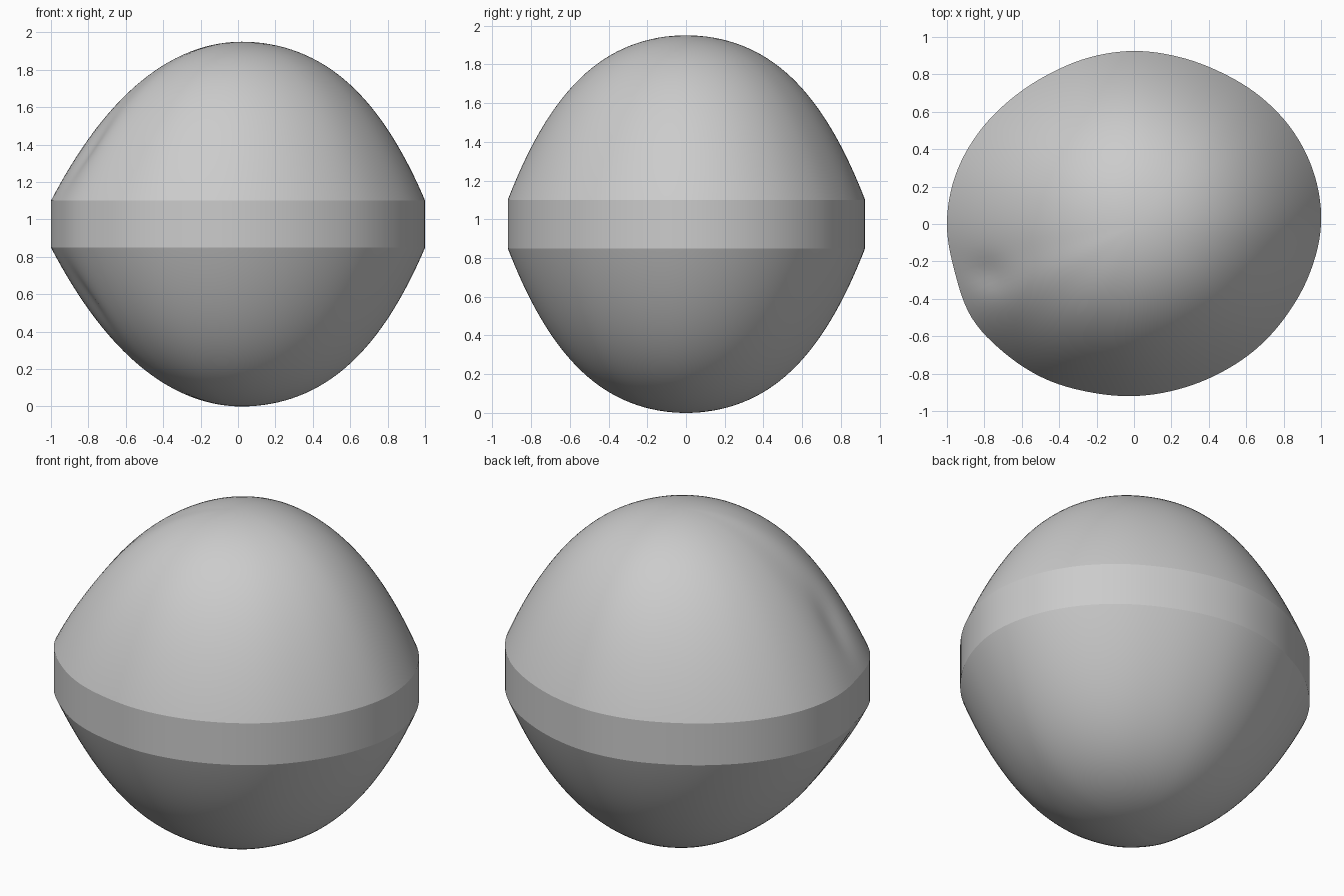
import bpy, bmesh, math

default_cube = bpy.data.objects.get("Cube")
if default_cube:
    bpy.data.objects.remove(default_cube, do_unlink=True)

# Plan outline: radius every 15 degrees, counterclockwise from +x
RADII = [1.0, 1.0, .985, .96, .935, .925, .925, .922, .922, .938, .965, .99,
         1.0, .992, 1.002, .977, .955, .93, .92, .915, .92, .935, .952, .977]
SEGMENTS, RINGS = 144, 40
MIDDLE, HALF_BAND, DOME = .975, .125, .85


def radius(angle):
    """Smooth closed interpolation of the outline radii."""
    n = len(RADII)
    u = angle / math.tau * n
    i = int(u)
    f = u - i
    a, b, c, d = (RADII[(i + k) % n] for k in (-1, 0, 1, 2))
    return b + .5 * f * (c - a + f * (2*a - 5*b + 4*c - d + f * (3*(b - c) + d - a)))


def dome_height(x, y, t, angle):
    """Full dome, flatter toward the right end, with a small dent there."""
    toward_right = max(0, -math.cos(angle))
    flat = .6 + .05 * math.cos(angle) ** 2 + .2 * toward_right ** 4
    dent = .04 * math.exp(-((x + .83) / .13) ** 2 - ((y + .27) / .09) ** 2)
    rise = 1 - flat * t ** 2 - (1 - flat) * t ** 4
    return HALF_BAND + DOME * rise - dent * min(1, 5 * (1 - t))


def make_ring(bm, t, side):
    ring = []
    for k in range(SEGMENTS):
        angle = math.tau * k / SEGMENTS
        r = radius(angle) * t
        x = r * math.cos(angle) + .02 * (1 - t)
        y = r * math.sin(angle)
        z = MIDDLE + side * dome_height(x, y, t, angle)
        ring.append(bm.verts.new((x, y, z)))
    return ring


def bridge(bm, lower, upper):
    for k in range(SEGMENTS):
        j = (k + 1) % SEGMENTS
        bm.faces.new((lower[k], lower[j], upper[j], upper[k]))


# Lower dome, straight band and upper dome as one closed skin
bm = bmesh.new()
steps = [math.sin(math.pi / 2 * i / RINGS) for i in range(1, RINGS + 1)]
rings = [make_ring(bm, t, -1) for t in steps]
rings += [make_ring(bm, t, 1) for t in reversed(steps)]
for low, high in zip(rings, rings[1:]):
    bridge(bm, low, high)
for ring, side in ((rings[0], -1), (rings[-1], 1)):
    tip = bm.verts.new((.02, 0, MIDDLE + side * (HALF_BAND + DOME)))
    for k in range(SEGMENTS):
        bm.faces.new((ring[k], ring[(k + 1) % SEGMENTS], tip))
bmesh.ops.recalc_face_normals(bm, faces=bm.faces)

mesh = bpy.data.meshes.new("rounded_stone")
bm.to_mesh(mesh)
bm.free()
stone = bpy.data.objects.new("rounded_stone", mesh)
bpy.context.collection.objects.link(stone)

# Plain grey
grey = bpy.data.materials.new("plain grey")
grey.use_nodes = True
colour = (.6, .6, .6, 1)
grey.diffuse_color = colour
grey.node_tree.nodes["Principled BSDF"].inputs["Base Color"].default_value = colour
mesh.materials.append(grey)

# Smooth domes, crisp band edges
bpy.ops.object.select_all(action="DESELECT")
stone.select_set(True)
bpy.context.view_layer.objects.active = stone
bpy.ops.object.shade_smooth_by_angle(angle=math.radians(16))
